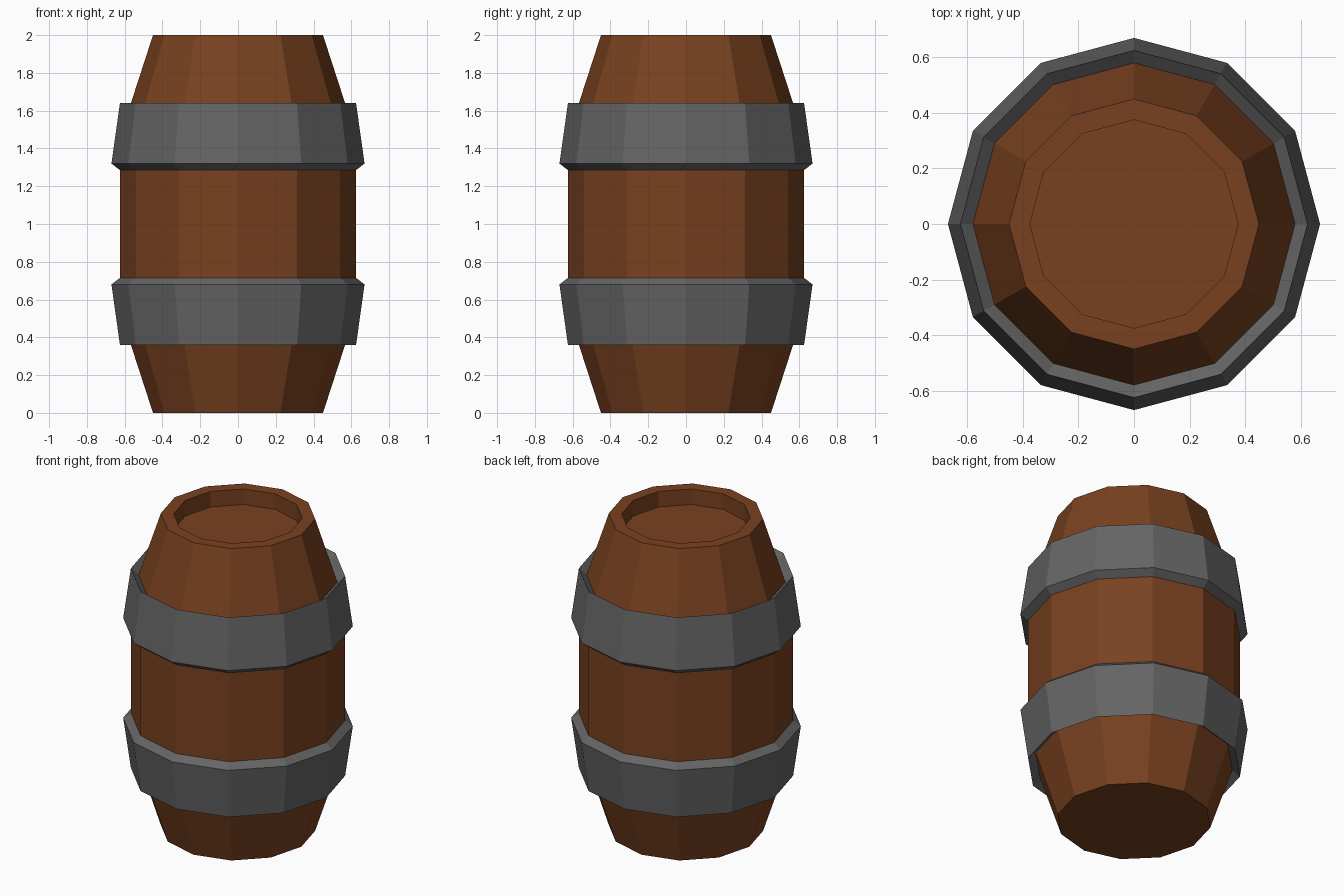
import bpy, bmesh
from math import sin, cos, pi

if "Cube" in bpy.data.objects:
    bpy.data.objects.remove(bpy.data.objects["Cube"])

SIDES = 12


def material(name, rgb):
    m = bpy.data.materials.new(name)
    m.diffuse_color = (*rgb, 1)
    m.use_nodes = True
    m.node_tree.nodes["Principled BSDF"].inputs["Base Color"].default_value = m.diffuse_color
    return m


wood = material("wood", (0.19, 0.053, 0.014))
iron = material("iron", (0.13, 0.13, 0.13))


def lathe(name, profile, mat, closed=False):
    """Revolve (radius, z) points about z; open profiles get end caps."""
    bm = bmesh.new()
    rings = [[bm.verts.new((r * cos(2 * pi * i / SIDES), r * sin(2 * pi * i / SIDES), z))
              for i in range(SIDES)] for r, z in profile]
    pairs = list(zip(rings, rings[1:]))
    if closed:
        pairs.append((rings[-1], rings[0]))
    else:
        bm.faces.new(rings[0])
        bm.faces.new(rings[-1])
    for a, b in pairs:
        for i in range(SIDES):
            j = (i + 1) % SIDES
            bm.faces.new((a[i], a[j], b[j], b[i]))
    bmesh.ops.recalc_face_normals(bm, faces=bm.faces)
    me = bpy.data.meshes.new(name)
    bm.to_mesh(me)
    bm.free()
    me.materials.append(mat)
    ob = bpy.data.objects.new(name, me)
    bpy.context.collection.objects.link(ob)
    return ob


# Staved body with a recessed lid
lathe("barrel_body", [(0.45, 0), (0.58, 0.40), (0.625, 0.715), (0.625, 1.285),
                      (0.58, 1.60), (0.45, 2), (0.375, 2), (0.375, 1.9)], wood)

# Iron hoops, mirrored about mid height
hoop = [(0.58, 1.60), (0.625, 1.64), (0.67, 1.32), (0.625, 1.285)]
lathe("upper_hoop", hoop, iron, closed=True)
lathe("lower_hoop", [(r, 2 - z) for r, z in hoop], iron, closed=True)
